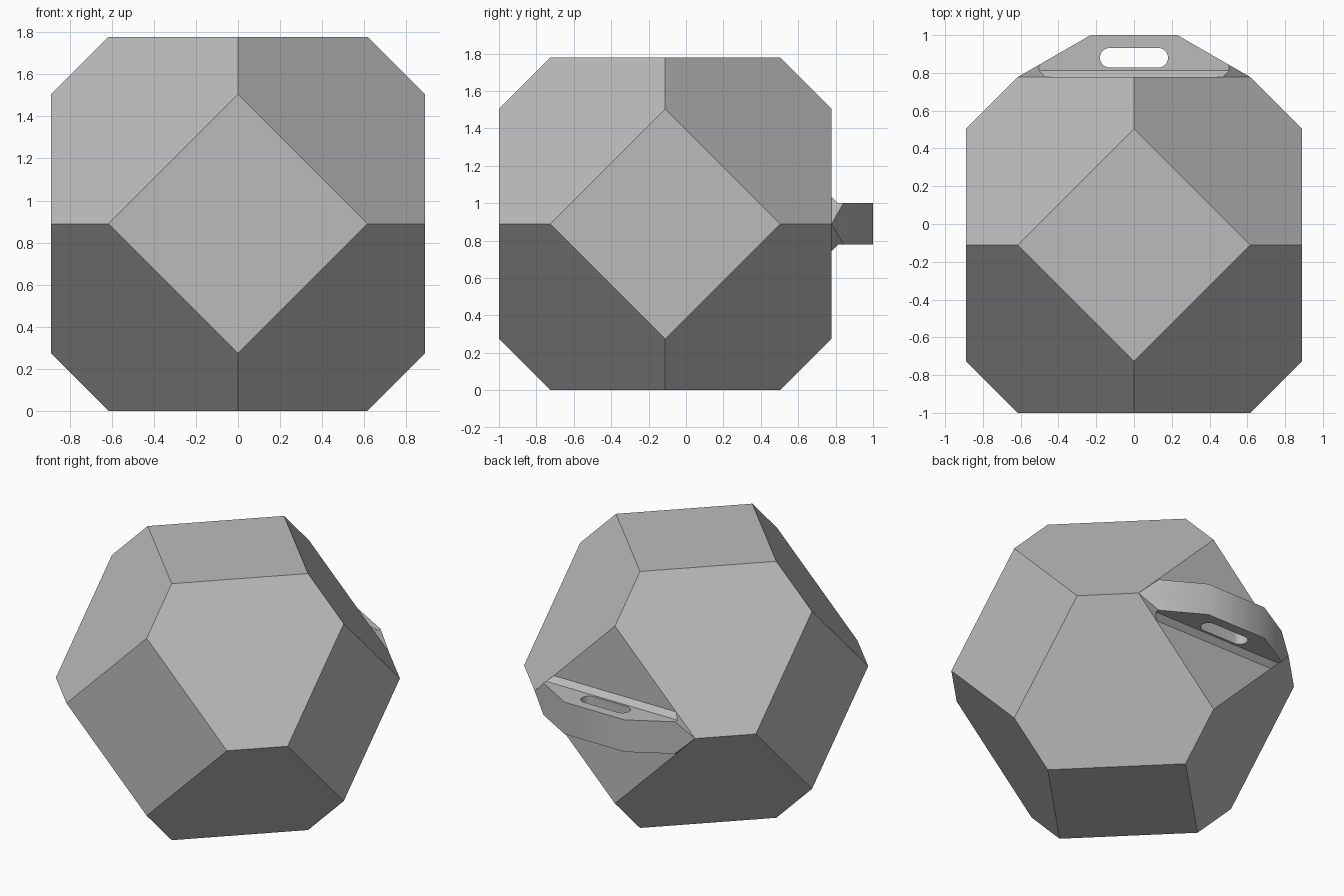
import bpy, bmesh, math
from itertools import permutations, product
from mathutils import Vector

if "Cube" in bpy.data.objects:
    bpy.data.objects.remove(bpy.data.objects["Cube"])

HALF, TIP = 0.889, 0.615          # body half width, half diagonal of square faces
CENTRE = Vector((0, HALF - 1, HALF))
BACK = CENTRE.y + HALF            # plane of the back square face

grey = bpy.data.materials.new("light grey")
grey.use_nodes = True
grey.diffuse_color = (0.5, 0.5, 0.5, 1)
grey.node_tree.nodes["Principled BSDF"].inputs["Base Color"].default_value = (0.5, 0.5, 0.5, 1)


def finish(bm, name):
    bmesh.ops.recalc_face_normals(bm, faces=bm.faces)
    mesh = bpy.data.meshes.new(name)
    bm.to_mesh(mesh)
    bm.free()
    mesh.materials.append(grey)
    obj = bpy.data.objects.new(name, mesh)
    bpy.context.collection.objects.link(obj)
    return obj


def prism(points, offset):
    """Solid from a closed outline pushed along an offset."""
    bm = bmesh.new()
    face = bm.faces.new([bm.verts.new(p) for p in points])
    result = bmesh.ops.extrude_face_region(bm, geom=[face], use_keep_orig=True)
    bmesh.ops.translate(bm, vec=offset,
                        verts=[g for g in result["geom"] if isinstance(g, bmesh.types.BMVert)])
    bmesh.ops.recalc_face_normals(bm, faces=bm.faces)
    return bm


def trim(bm, point, normal):
    """Slice off everything beyond a plane and cap the opening."""
    bmesh.ops.bisect_plane(bm, geom=bm.verts[:] + bm.edges[:] + bm.faces[:], dist=1e-5,
                           plane_co=point, plane_no=normal, clear_outer=True)
    rim = [e for e in bm.edges if e.is_boundary]
    if rim:
        bmesh.ops.holes_fill(bm, edges=rim, sides=0)


# Body: cube with its eight corners cut past the edge midpoints
bm = bmesh.new()
corners = {tuple(a * s + 0.0 for a, s in zip(p, signs))
           for p in permutations((0.0, TIP, HALF)) for signs in product((-1, 1), repeat=3)}
for c in sorted(corners):
    bm.verts.new(CENTRE + Vector(c))
bmesh.ops.convex_hull(bm, input=bm.verts[:])
bmesh.ops.dissolve_limit(bm, angle_limit=0.02, verts=bm.verts[:], edges=bm.edges[:])
finish(bm, "faceted_body")

# Lug: plate with chamfered root, trimmed to the back face and tapered outward
upper = [(BACK - 0.04, 0.146), (BACK, 0.146), (BACK + 0.035, 0.111), (1, 0.111)]
section = upper + [(y, -z) for y, z in reversed(upper)]
bm = prism([(-0.8, y, HALF + z) for y, z in section], (1.6, 0, 0))
for sx in (-1, 1):
    for sz in (-1, 1):
        trim(bm, (sx * TIP, BACK, HALF), (sx, 0, sz))
    trim(bm, (sx * 0.23, 1, HALF), (sx * (1 - BACK), TIP - 0.23, 0))
lug = finish(bm, "carry_lug")

# Rounded slot through the lug
R, REACH = 0.052, 0.128
outline = []
for side, start in ((1, -90), (-1, 90)):
    for i in range(17):
        a = math.radians(start + i * 180 / 16)
        outline.append((side * REACH + R * math.cos(a), 0.88 + R * math.sin(a), HALF - 0.3))
cutter = finish(prism(outline, (0, 0, 0.6)), "slot_cutter")
cutter.hide_render = True

bpy.ops.object.select_all(action="DESELECT")
lug.select_set(True)
bpy.context.view_layer.objects.active = lug
mod = lug.modifiers.new("slot", "BOOLEAN")
mod.operation, mod.solver, mod.object = "DIFFERENCE", "EXACT", cutter
bpy.ops.object.modifier_apply(modifier=mod.name)
bpy.data.objects.remove(cutter)
bpy.ops.object.shade_smooth_by_angle(angle=math.radians(35))
